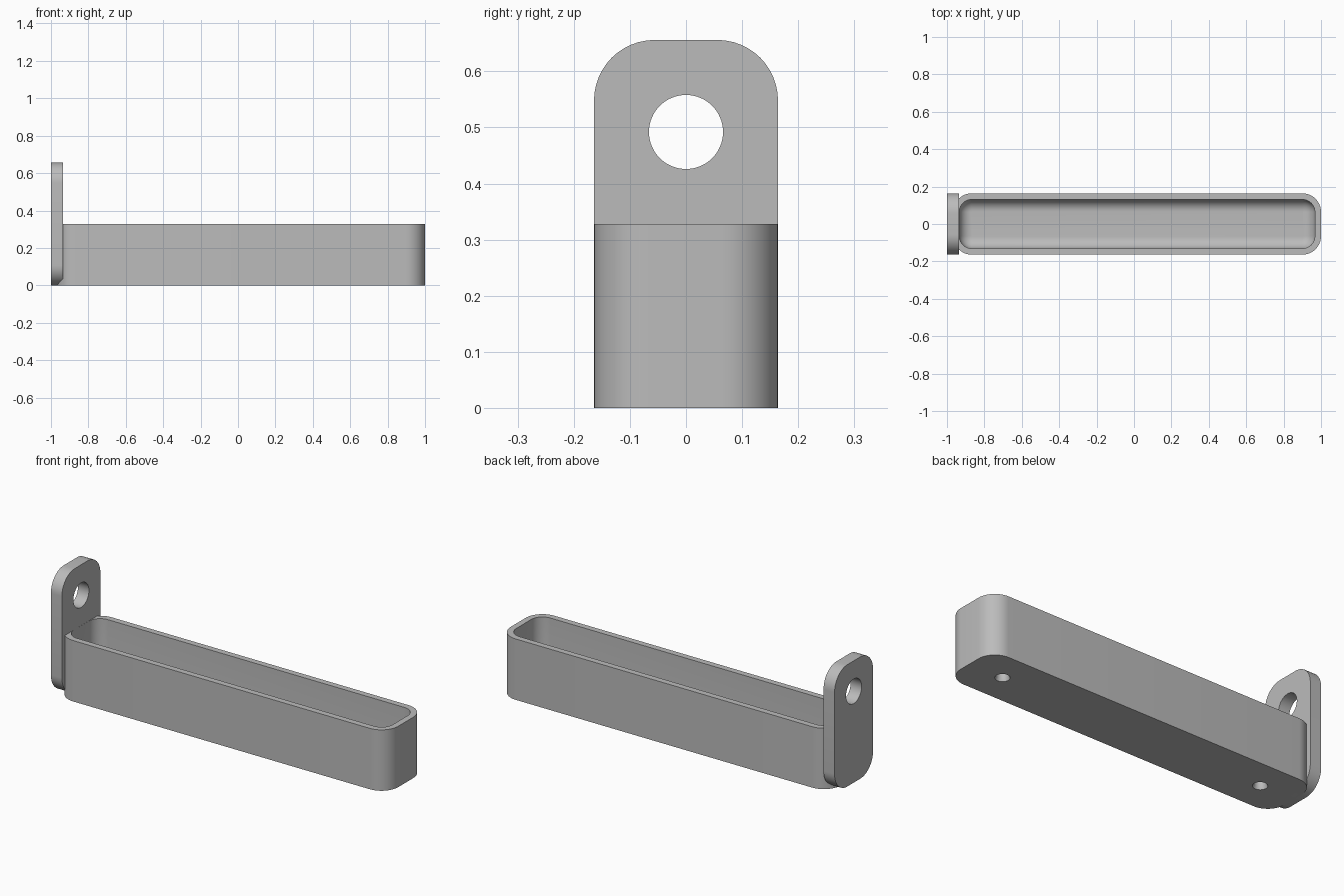
import bpy, bmesh, math
from mathutils import Matrix

if "Cube" in bpy.data.objects:
    bpy.data.objects.remove(bpy.data.objects["Cube"])

# Overall sizes
HALF_W = 0.164
TRAY_L, TRAY_R, TRAY_H = -0.967, 1.0, 0.328
WALL, FLOOR, CORNER = 0.033, 0.066, 0.1
FILLET = 0.064
TAB_T, TAB_H = 0.0655, 0.656

grey = bpy.data.materials.new("plain_grey")
grey.use_nodes = True
grey.diffuse_color = (0.5, 0.5, 0.5, 1)
grey.node_tree.nodes["Principled BSDF"].inputs["Base Color"].default_value = (0.5, 0.5, 0.5, 1)


def rounded_rect(half_u, half_v, radius, steps=12):
    """Counter-clockwise outline with four round corners."""
    points = []
    for corner, (su, sv) in enumerate(((1, 1), (-1, 1), (-1, -1), (1, -1))):
        for i in range(steps + 1):
            a = math.pi / 2 * (corner + i / steps)
            points.append((su * (half_u - radius) + radius * math.cos(a),
                           sv * (half_v - radius) + radius * math.sin(a)))
    return points


def loft(name, rings):
    """Skin a stack of (outline, height) rings and cap both ends."""
    bm = bmesh.new()
    loops = [[bm.verts.new((u, v, z)) for u, v in outline] for outline, z in rings]
    for low, high in zip(loops, loops[1:]):
        for i in range(len(low)):
            j = (i + 1) % len(low)
            bm.faces.new((low[i], low[j], high[j], high[i]))
    bm.faces.new(loops[0][::-1])
    bm.faces.new(loops[-1])
    bmesh.ops.recalc_face_normals(bm, faces=bm.faces)
    mesh = bpy.data.meshes.new(name)
    bm.to_mesh(mesh)
    bm.free()
    mesh.materials.append(grey)
    obj = bpy.data.objects.new(name, mesh)
    bpy.context.collection.objects.link(obj)
    return obj


def circle(radius, n=48):
    return [(radius * math.cos(2 * math.pi * i / n), radius * math.sin(2 * math.pi * i / n))
            for i in range(n)]


def cut(target, cutter):
    """Subtract the cutter and discard it."""
    cutter.hide_render = True
    mod = target.modifiers.new("cut", "BOOLEAN")
    mod.operation, mod.solver, mod.object = "DIFFERENCE", "EXACT", cutter
    bpy.context.view_layer.objects.active = target
    bpy.ops.object.modifier_apply(modifier=mod.name)
    bpy.data.objects.remove(cutter)


def smooth(obj):
    bpy.ops.object.select_all(action="DESELECT")
    obj.select_set(True)
    bpy.context.view_layer.objects.active = obj
    bpy.ops.object.shade_smooth_by_angle(angle=math.radians(30))


# Tray: outer wall, rim, inner wall, then a fillet down into the floor
half_l = (TRAY_R - TRAY_L) / 2
outer = rounded_rect(half_l, HALF_W, CORNER)


def inner(inset):
    d = WALL + inset
    return rounded_rect(half_l - d, HALF_W - d, CORNER - d)


rings = [(outer, 0), (outer, TRAY_H), (inner(0), TRAY_H)]
for i in range(11):
    a = math.pi / 2 * i / 10
    rings.append((inner(FILLET * (1 - math.cos(a))), FLOOR + FILLET * (1 - math.sin(a))))
tray = loft("tray", rings)
tray.data.transform(Matrix.Translation(((TRAY_L + TRAY_R) / 2, 0, 0)))

# Blind countersunk holes in the underside
for x in (TRAY_L + 0.2, TRAY_R - 0.2):
    drill = loft("hole_cutter", [(circle(0.036), -0.02), (circle(0.036), 0),
                                 (circle(0.03), 0.015), (circle(0.03), 0.05)])
    drill.data.transform(Matrix.Translation((x, 0, 0)))
    cut(tray, drill)
smooth(tray)

# Upright mounting tab with a hanging hole, stood up to face along x
stand = Matrix(((0, 0, 1, 0), (1, 0, 0, 0), (0, 1, 0, 0), (0, 0, 0, 1)))
outline = rounded_rect(HALF_W, TAB_H / 2, 0.108)
tab = loft("mounting_tab", [(outline, 0), (outline, TAB_T)])
tab.data.transform(Matrix.Translation((-1, 0, TAB_H / 2)) @ stand)
drill = loft("hole_cutter", [(circle(0.066, 64), -0.1), (circle(0.066, 64), 0.2)])
drill.data.transform(Matrix.Translation((-1, 0, 0.492)) @ stand)
cut(tab, drill)
smooth(tab)
